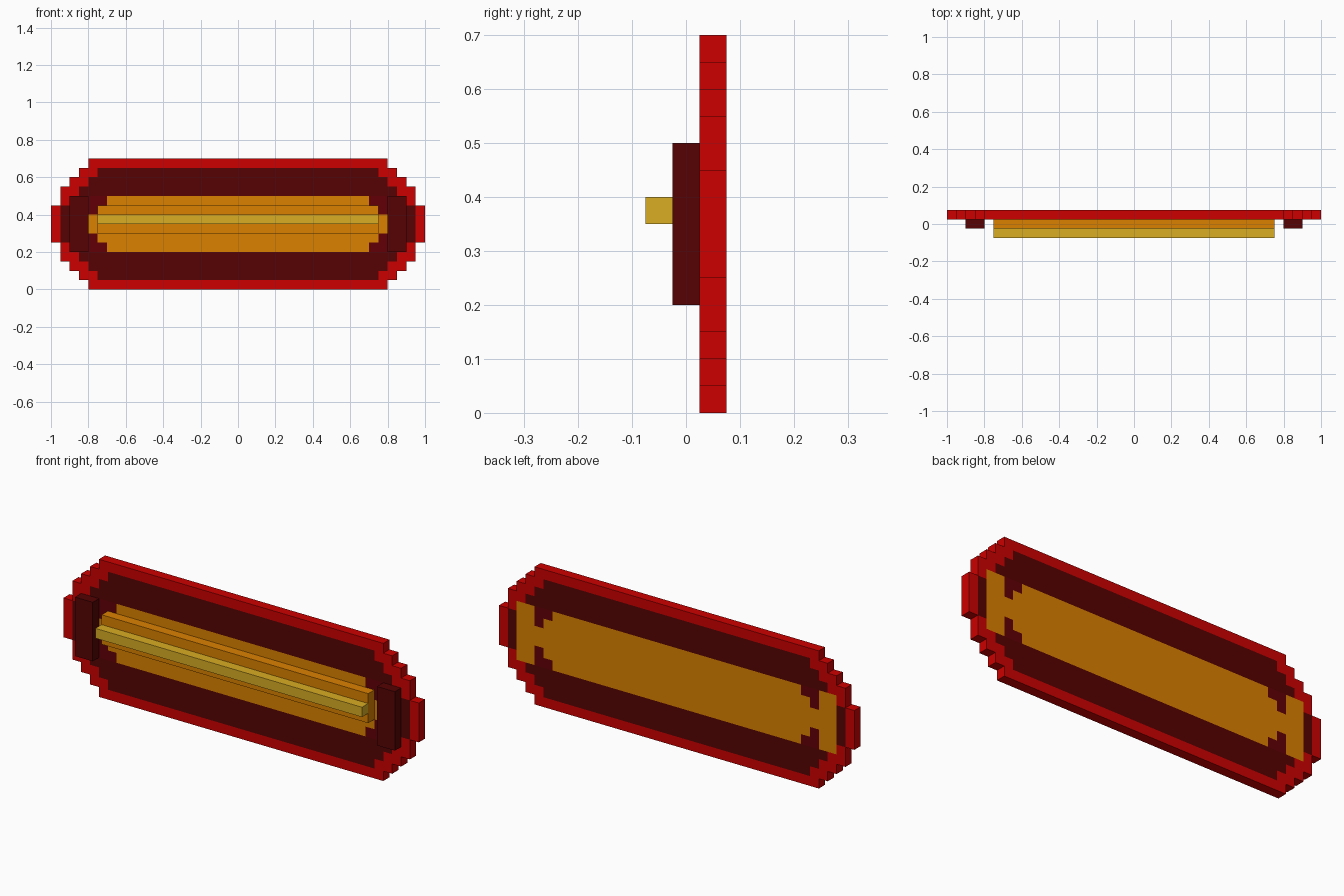
import bpy, bmesh

cube = bpy.data.objects.get("Cube")
if cube:
    bpy.data.objects.remove(cube)


def material(name, rgb):
    """Flat material from 0-255 sRGB values."""
    lin = [((c / 255 + 0.055) / 1.055) ** 2.4 if c > 10 else c / 255 / 12.92 for c in rgb]
    m = bpy.data.materials.new(name)
    m.use_nodes = True
    m.diffuse_color = (*lin, 1)
    m.node_tree.nodes["Principled BSDF"].inputs["Base Color"].default_value = (*lin, 1)
    return m


RED = material("bright red", (205, 0, 0))
MAROON = material("dark maroon", (86, 2, 2))
WINE = material("wine red", (98, 0, 6))
ORANGE = material("amber orange", (219, 129, 0))
GOLD = material("pale gold", (217, 173, 36))

U = 0.05                     # block size; everything sits on this grid
MID = 7                      # middle height in blocks

# (distance from mid height, half width) steps in blocks
OUTLINE = ((2, 20), (4, 19), (5, 18), (6, 17), (7, 16))
FIELD = ((2, 19), (3, 18), (4, 17), (5, 16), (6, 15))


def half_width(steps, d):
    """Half width of a stepped shape, d blocks from mid height."""
    return next((half for limit, half in steps if d < limit), 0)


def cell_material(x, d):
    if x >= half_width(FIELD, d):
        return 0                                   # rim
    if d < 3 and x < 18:
        if (14 < x < 16 and d > 2) or (15 < x < 16 and d > 1):
            return 2                               # notched corners
        return 3                                   # inlay
    return 1                                       # field


# Stepped backing plate with rim, field and inlay
bm = bmesh.new()
cuts = list(range(-20, -13)) + list(range(14, 21))
for row in range(14):
    d = abs(row + 0.5 - MID)
    for a, b in zip(cuts, cuts[1:]):
        x = abs(a + b) / 2
        if x > half_width(OUTLINE, d):
            continue
        corners = ((a, row), (b, row), (b, row + 1), (a, row + 1))
        f = bm.faces.new([bm.verts.new((i * U, 0, k * U)) for i, k in corners])
        f.material_index = cell_material(x, d)
bmesh.ops.remove_doubles(bm, verts=bm.verts, dist=1e-4)
mesh = bpy.data.meshes.new("backing_plate")
bm.to_mesh(mesh)
bm.free()
for m in (RED, MAROON, WINE, ORANGE):
    mesh.materials.append(m)
plate = bpy.data.objects.new("backing_plate", mesh)
plate.location.y = 0.05
bpy.context.collection.objects.link(plate)
solid = plate.modifiers.new("thickness", "SOLIDIFY")
solid.thickness = U
solid.offset = 0


def box(name, x, y, z, mat):
    """Box from (min, max) ranges on each axis."""
    bm = bmesh.new()
    bmesh.ops.create_cube(bm, size=1)
    for v in bm.verts:
        v.co = [(r[0] + r[1]) / 2 + c * (r[1] - r[0]) for c, r in zip(v.co, (x, y, z))]
    me = bpy.data.meshes.new(name)
    bm.to_mesh(me)
    bm.free()
    me.materials.append(mat)
    bpy.context.collection.objects.link(bpy.data.objects.new(name, me))


# Raised end blocks
box("left_end_block", (0.8, 0.9), (-0.025, 0.025), (0.2, 0.5), MAROON)
box("right_end_block", (-0.9, -0.8), (-0.025, 0.025), (0.2, 0.5), MAROON)

# Stepped central bar
box("bar_base", (-0.75, 0.75), (-0.025, 0.025), (0.3, 0.45), ORANGE)
box("bar_ridge", (-0.75, 0.75), (-0.075, -0.025), (0.35, 0.4), GOLD)
